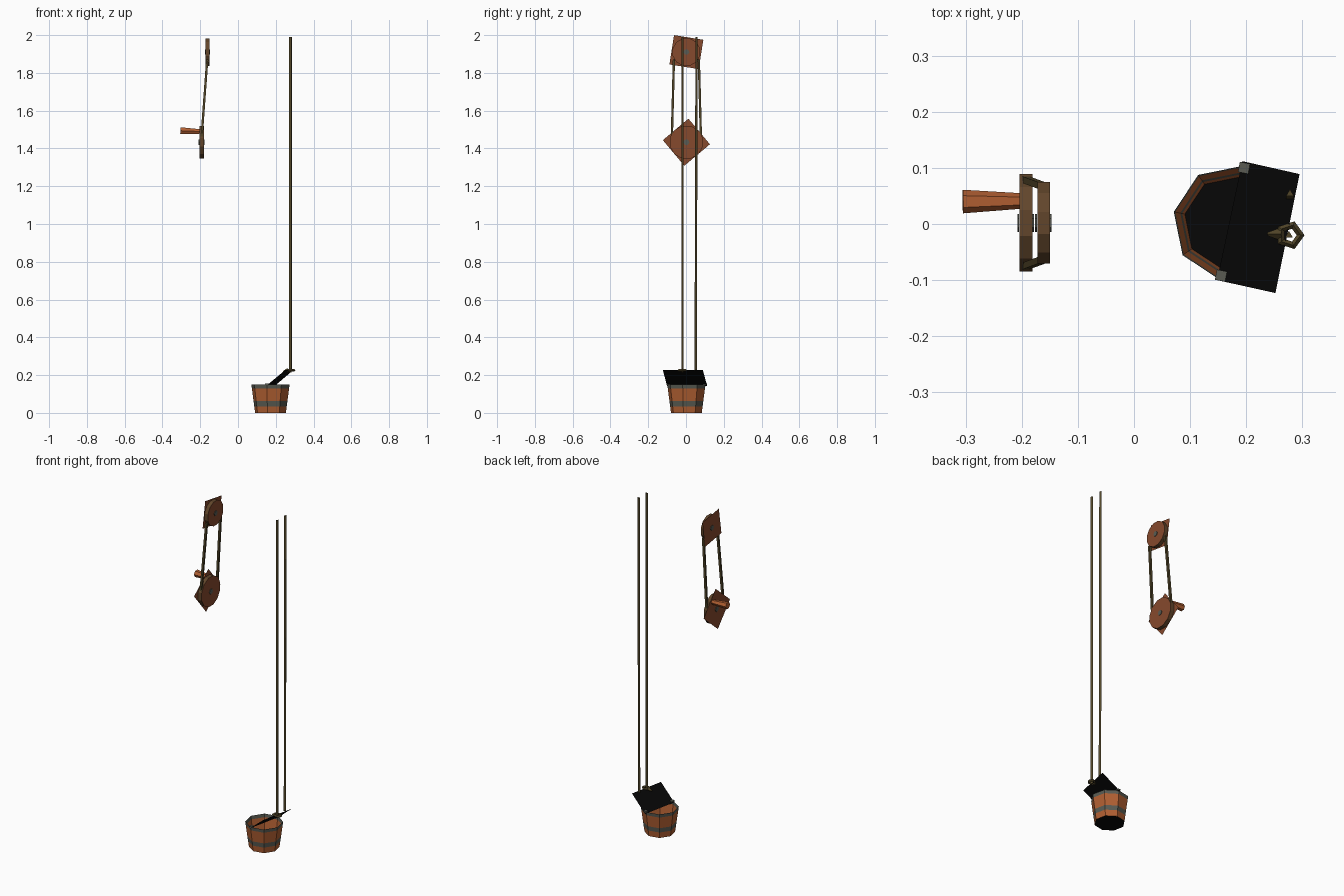
import bpy
import math
from mathutils import Vector

if "Cube" in bpy.data.objects:
    bpy.data.objects.remove(bpy.data.objects["Cube"])


def material(name, rgb):
    m = bpy.data.materials.new(name)
    m.diffuse_color = (*rgb, 1)
    m.use_nodes = True
    m.node_tree.nodes["Principled BSDF"].inputs["Base Color"].default_value = m.diffuse_color
    return m


WOOD = material("orange_wood", (0.44, 0.115, 0.032))
BROWN = material("brown_wheel_wood", (0.24, 0.068, 0.026))
RIM = material("dark_rim_wood", (0.12, 0.06, 0.024))
ROPE = material("olive_rope", (0.085, 0.062, 0.022))
IRON = material("grey_iron", (0.10, 0.105, 0.085))
BLACK = material("black", (0.002, 0.002, 0.002))


def build(name, verts, faces, mats, indices=None):
    me = bpy.data.meshes.new(name)
    me.from_pydata([tuple(v) for v in verts], [], faces)
    for m in mats:
        me.materials.append(m)
    if indices:
        me.polygons.foreach_set("material_index", indices)
    ob = bpy.data.objects.new(name, me)
    bpy.context.collection.objects.link(ob)
    return ob


def tube(name, p, q, r1, r2, n, mats, turn=0.0, cap_index=0):
    """Capped, tapered prism from p to q with n sides."""
    p, q = Vector(p), Vector(q)
    d = (q - p).normalized()
    side = Vector((0, 1, 0)) if abs(d.y) < 0.9 else Vector((1, 0, 0))
    u = (side - d * side.dot(d)).normalized()
    w = d.cross(u)
    verts = []
    for c, r in ((p, r1), (q, r2)):
        for k in range(n):
            a = turn + 2 * math.pi * k / n
            verts.append(c + (u * math.cos(a) + w * math.sin(a)) * r)
    faces = [(k, (k + 1) % n, n + (k + 1) % n, n + k) for k in range(n)]
    faces += [tuple(reversed(range(n))), tuple(range(n, 2 * n))]
    return build(name, verts, faces, mats, [0] * n + [cap_index] * 2)


# Bucket: thin eight-sided shell with iron hoops and a black floor
CX, CY, N = 0.172, 0.002, 8
levels = [0.0, 0.035, 0.062, 0.13, 0.15]
level_mats = [0, 1, 0, 1]
verts, faces, idx = [], [], []
for z in levels:
    r = 0.083 + (0.103 - 0.083) * z / 0.15
    for k in range(N):
        a = math.radians(-11 + 45 * k)
        verts.append((CX + r * math.cos(a), CY + r * math.sin(a), z))
for i, m in enumerate(level_mats):
    for k in range(N):
        j = (k + 1) % N
        faces.append((i * N + k, i * N + j, (i + 1) * N + j, (i + 1) * N + k))
        idx.append(m)
faces.append(tuple(reversed(range(N))))
idx.append(2)
build("bucket", verts, faces, [WOOD, IRON, BLACK], idx)

# Bucket handle: tilted black sheet with iron lugs at the hinge
build("bucket_handle",
      [(0.193, 0.112, 0.142), (0.148, -0.100, 0.142),
       (0.252, -0.123, 0.228), (0.295, 0.089, 0.228)],
      [(0, 1, 2, 3)], [BLACK])
for name, x, y in (("lug_back", 0.196, 0.100), ("lug_front", 0.155, -0.092)):
    tube(name, (x, y, 0.148), (x, y, 0.156), 0.013, 0.013, 4, [IRON], math.radians(34))

# Long hanging ropes
tube("rope_front", (0.276, -0.020, 0.215), (0.276, -0.020, 1.99), 0.008, 0.008, 3, [ROPE])
tube("rope_back", (0.278, 0.049, 0.225), (0.278, 0.054, 1.99), 0.008, 0.008, 3, [ROPE])

# Rope knot: flat five-sided ring and a tail around the handle
bpy.ops.mesh.primitive_torus_add(major_segments=5, minor_segments=4, major_radius=0.019,
                                 minor_radius=0.007, location=(0.278, -0.020, 0.225))
knot = bpy.context.object
knot.name = "rope_knot"
knot.data.materials.append(ROPE)
tube("knot_tail", (0.238, -0.018, 0.218), (0.265, -0.018, 0.225), 0.003, 0.013, 4, [ROPE])


def wheel(name, x, z, radius, width, corner_r, corner_deg):
    """Round pulley with a square back board and iron hubs."""
    y = 0.002
    tube(name + "_wheel", (x, y, z), (x + width, y, z), radius, radius, 12,
         [RIM, BROWN], math.radians(15), 1)
    board = []
    for k in range(4):
        a = math.radians(corner_deg + 90 * k)
        board.append((x - 0.001, y + corner_r * math.cos(a), z + corner_r * math.sin(a)))
    build(name + "_board", board, [(3, 2, 1, 0)], [BROWN])
    for side, hx in (("outer", x - 0.004), ("inner", x + width)):
        tube(f"{name}_hub_{side}", (hx, y, z), (hx + 0.003, y, z), 0.016, 0.016, 6, [IRON])


wheel("upper", -0.172, 1.910, 0.075, 0.022, 0.111, 36)
wheel("lower", -0.204, 1.433, 0.090, 0.023, 0.125, -5)

# Drive rope between the two wheels
for name, s in (("front", -1), ("back", 1)):
    tube("drive_rope_" + name, (-0.163, s * 0.066 + 0.002, 1.87),
         (-0.193, s * 0.077 + 0.002, 1.455), 0.0085, 0.0085, 4, [ROPE], math.radians(45))

# Crank grip on the lower wheel
tube("crank_grip", (-0.305, 0.040, 1.494), (-0.203, 0.041, 1.490), 0.021, 0.014, 6,
     [WOOD])
